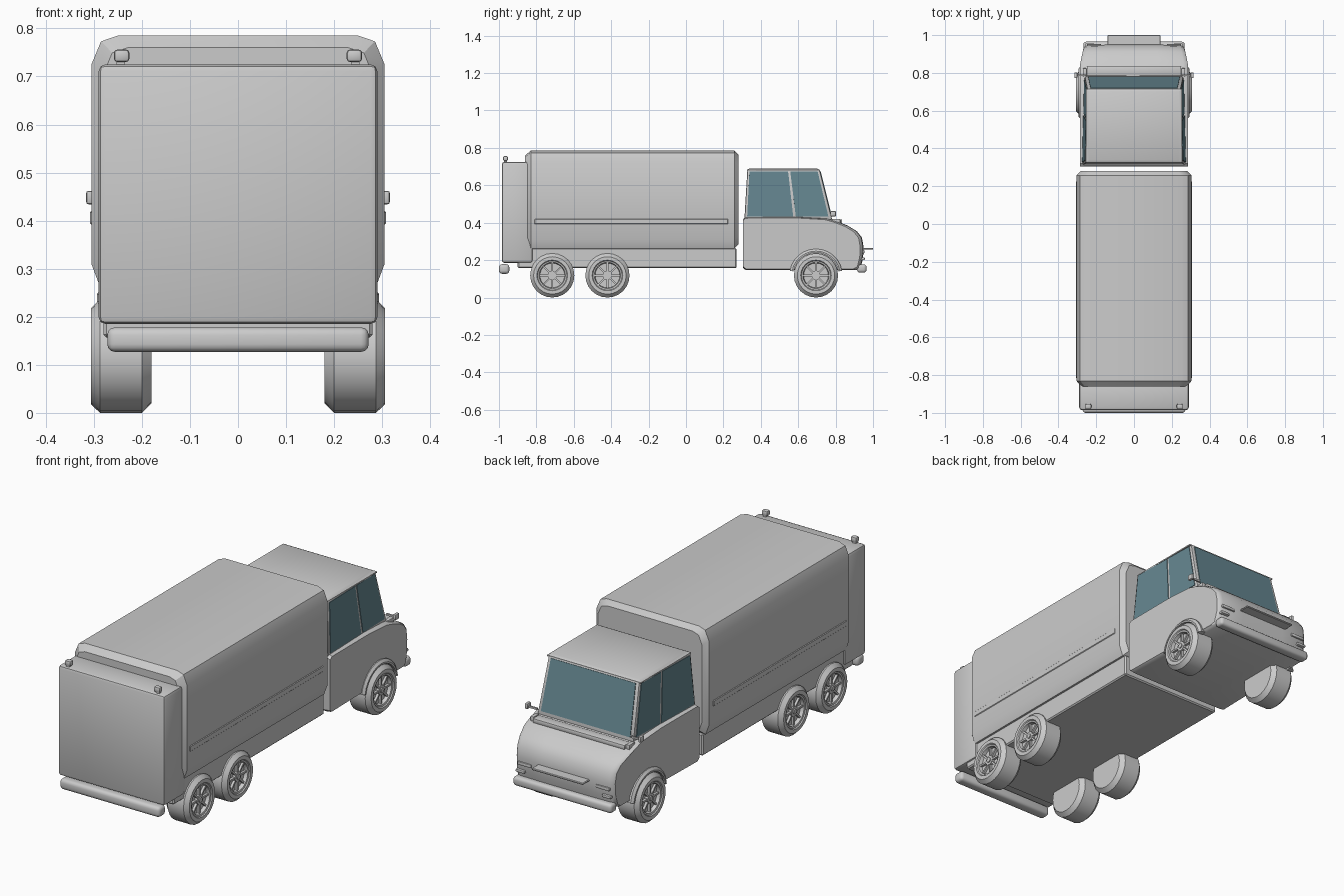
import bpy, bmesh, math
from mathutils import Vector, Matrix

if "Cube" in bpy.data.objects:
    bpy.data.objects.remove(bpy.data.objects["Cube"])

glass = bpy.data.materials.new("window_glass")
glass.diffuse_color = (0.13, 0.24, 0.28, 1)
glass.use_nodes = True
glass.node_tree.nodes["Principled BSDF"].inputs["Base Color"].default_value = glass.diffuse_color


def finish(name, bm, mat=None):
    bmesh.ops.recalc_face_normals(bm, faces=bm.faces[:])
    me = bpy.data.meshes.new(name)
    bm.to_mesh(me)
    bm.free()
    ob = bpy.data.objects.new(name, me)
    bpy.context.collection.objects.link(ob)
    if mat:
        me.materials.append(mat)
    return ob


def box(name, x, y, z, bevel=0.0, seg=2):
    bm = bmesh.new()
    bmesh.ops.create_cube(bm, size=1)
    for v in bm.verts:
        v.co = Vector([(r[0] + r[1]) / 2 + c * (r[1] - r[0]) for c, r in zip(v.co, (x, y, z))])
    if bevel:
        bmesh.ops.bevel(bm, geom=bm.edges[:], offset=bevel, segments=seg, profile=0.5, affect='EDGES')
    return finish(name, bm)


def loft(name, rings, caps=True):
    bm = bmesh.new()
    rows = [[bm.verts.new(p) for p in r] for r in rings]
    n = len(rows[0])
    for a, b in zip(rows, rows[1:]):
        for i in range(n):
            bm.faces.new((a[i], a[(i + 1) % n], b[(i + 1) % n], b[i]))
    if caps:
        bm.faces.new(rows[0])
        bm.faces.new(rows[-1])
    return finish(name, bm)


def mx(r, s):
    return sorted((r[0] * s, r[1] * s))


# Cargo box: chamfered section with inset ends
half = [(0.25, 0.785), (0.285, 0.773), (0.305, 0.725), (0.305, 0.31), (0.287, 0.262)]
section = half + [(-x, z) for x, z in reversed(half)]
rings = []
for y, d in ((-0.86, 0.025), (-0.83, 0), (0.258, 0), (0.28, 0.022)):
    fx, fz = 1 - d / 0.305, 1 - d / 0.262
    rings.append([(x * fx, y, 0.523 + (z - 0.523) * fz) for x, z in section])
loft("cargo_box", rings)

# Rear compartment, chassis and rear bumper
box("rear_compartment", (-0.29, 0.29), (-0.985, -0.82), (0.185, 0.725), 0.014)
box("chassis", (-0.28, 0.28), (-0.9, 0.27), (0.157, 0.265), 0.006, 1)
box("rear_bumper", (-0.272, 0.272), (-1.0, -0.945), (0.127, 0.178), 0.016, 3)

# Cab lower body: side profile lofted across the width, narrowing at the nose
prof = [(0.305, 0.16), (0.305, 0.418), (0.32, 0.43), (0.6, 0.431), (0.75, 0.422), (0.8, 0.408),
        (0.86, 0.385), (0.91, 0.355), (0.938, 0.32), (0.947, 0.27), (0.944, 0.21), (0.93, 0.157),
        (0.91, 0.147), (0.32, 0.147)]
rings = []
for x, f in ((-0.287, 0.955), (-0.28, 0.98), (-0.262, 1), (-0.13, 1.008), (0.13, 1.008),
             (0.262, 1), (0.28, 0.98), (0.287, 0.955)):
    ring = []
    for y, z in prof:
        taper = 1 - 0.7 * max(0, y - 0.85)
        back = 1 if y < 0.5 else f
        ring.append((x * taper, 0.6 + (y - 0.6) * back, 0.29 + (z - 0.29) * f))
    rings.append(ring)
loft("cab_body", rings)

# Cab upper: tapered greenhouse with rounded edges
low = [(-0.273, 0.312), (0.273, 0.312), (0.262, 0.782), (-0.262, 0.782)]
top = [(-0.257, 0.328), (0.257, 0.328), (0.247, 0.715), (-0.247, 0.715)]
A = [Vector((x, y, 0.415)) for x, y in low]
B = [Vector((x, y, 0.683)) for x, y in top]
bm = bmesh.new()
va, vb = [bm.verts.new(p) for p in A], [bm.verts.new(p) for p in B]
for i in range(4):
    j = (i + 1) % 4
    bm.faces.new((va[i], va[j], vb[j], vb[i]))
bm.faces.new(va)
bm.faces.new(vb)
bmesh.ops.bevel(bm, geom=bm.edges[:], offset=0.008, segments=2, profile=0.5, affect='EDGES')
finish("cab_upper", bm)

# Roof cap, slightly crowned
loft("roof", [[(0.255 * f * sx, 0.52 + 0.195 * f * sy, z) for sx, sy in ((-1, -1), (1, -1), (1, 1), (-1, 1))]
              for f, z in ((1, 0.676), (1, 0.682), (0.93, 0.689))])


# Windows: panes laid just outside the greenhouse faces
def pane(name, i, u0, u1, v0=0.07, v1=0.965):
    j = (i + 1) % 4
    def pt(u, v):
        return A[i].lerp(A[j], u).lerp(B[i].lerp(B[j], u), v)
    n = (A[j] - A[i]).cross(B[i] - A[i]).normalized()
    quad = [pt(u0, v0), pt(u1, v0), pt(u1, v1), pt(u0, v1)]
    ob = loft(name, [[p - n * 0.004 for p in quad], [p + n * 0.003 for p in quad]])
    ob.data.materials.append(glass)


pane("windshield", 2, 0.035, 0.965)
for side, i in (("right", 1), ("left", 3)):
    rear, front = ((0.03, 0.56), (0.59, 0.965))
    if i == 3:
        rear, front = [(1 - b, 1 - a) for a, b in (rear, front)]
    pane(side + "_rear_window", i, *rear)
    pane(side + "_front_window", i, *front)

# Front details: cowl, nose lip and bumper
box("cowl", (-0.25, 0.25), (0.785, 0.835), (0.395, 0.418), 0.006)
box("nose_lip", (-0.14, 0.14), (0.93, 1.0), (0.256, 0.265), 0.003, 1)
box("front_bumper", (-0.268, 0.268), (0.915, 0.965), (0.133, 0.177), 0.014, 3)


# Wheel: lathed tyre and recessed rim with spokes and hub
def wheel(name, s, y, r=0.118):
    shape = [(0.18, 0.03), (0.18, 0.098), (0.2, r), (0.287, r), (0.306, 0.1), (0.306, 0.082),
             (0.301, 0.078), (0.299, 0.07), (0.282, 0.066), (0.28, 0.015)]
    n = 24
    loft(name, [[(s * x, y + q * math.cos(2 * math.pi * k / n), r + q * math.sin(2 * math.pi * k / n))
                 for k in range(n)] for x, q in shape])
    bm = bmesh.new()
    for k in range(8):
        m = (Matrix.Translation((s * 0.286, y, r)) @ Matrix.Rotation(k * math.pi / 4, 4, 'X')
             @ Matrix.Translation((0, 0.042, 0)) @ Matrix.Diagonal((0.014, 0.056, 0.009, 1)))
        bmesh.ops.create_cube(bm, size=1, matrix=m)
    for rad, x in ((0.024, 0.287), (0.012, 0.292)):
        bmesh.ops.create_cone(bm, cap_ends=True, segments=16, radius1=rad, radius2=rad, depth=0.016,
                              matrix=Matrix.Translation((s * x, y, r)) @ Matrix.Rotation(math.pi / 2, 4, 'Y'))
    finish(name + "_spokes", bm)


for side, s in (("left", -1), ("right", 1)):
    for pos, y in (("rear", -0.715), ("middle", -0.42), ("front", 0.695)):
        wheel(f"{side}_{pos}_wheel", s, y)
    # Front wheel arch flare
    rings = []
    for k in range(13):
        a = math.radians(10 + 160 * k / 12)
        rings.append([(s * x, 0.695 + q * math.cos(a), 0.118 + q * math.sin(a))
                      for x, q in ((0.26, 0.122), (0.293, 0.122), (0.293, 0.13), (0.283, 0.142), (0.26, 0.142))])
    loft(side + "_wheel_arch", rings)
    # Side rail, rear marker lamp, mirror and headlights
    box(side + "_side_rail", mx((0.29, 0.308), s), (-0.81, 0.225), (0.392, 0.42), 0.003, 1)
    box(side + "_marker_foot", mx((0.235, 0.253), s), (-0.972, -0.957), (0.72, 0.735))
    box(side + "_marker_lamp", mx((0.226, 0.258), s), (-0.978, -0.952), (0.73, 0.756), 0.007)
    box(side + "_mirror", mx((0.3, 0.316), s), (0.772, 0.802), (0.434, 0.462), 0.005)
    box(side + "_mirror_arm", mx((0.255, 0.304), s), (0.784, 0.792), (0.44, 0.449))
    box(side + "_mirror_base", mx((0.25, 0.27), s), (0.78, 0.825), (0.395, 0.42), 0.004)
    box(side + "_headlight", mx((0.175, 0.25), s), (0.92, 0.954), (0.236, 0.252), 0.004)
    box(side + "_indicator", mx((0.21, 0.258), s), (0.92, 0.956), (0.2, 0.214), 0.004)

# Smooth rounded areas, keep edges crisp
for ob in bpy.data.objects:
    ob.select_set(True)
    bpy.context.view_layer.objects.active = ob
bpy.ops.object.shade_smooth_by_angle(angle=math.radians(32))
